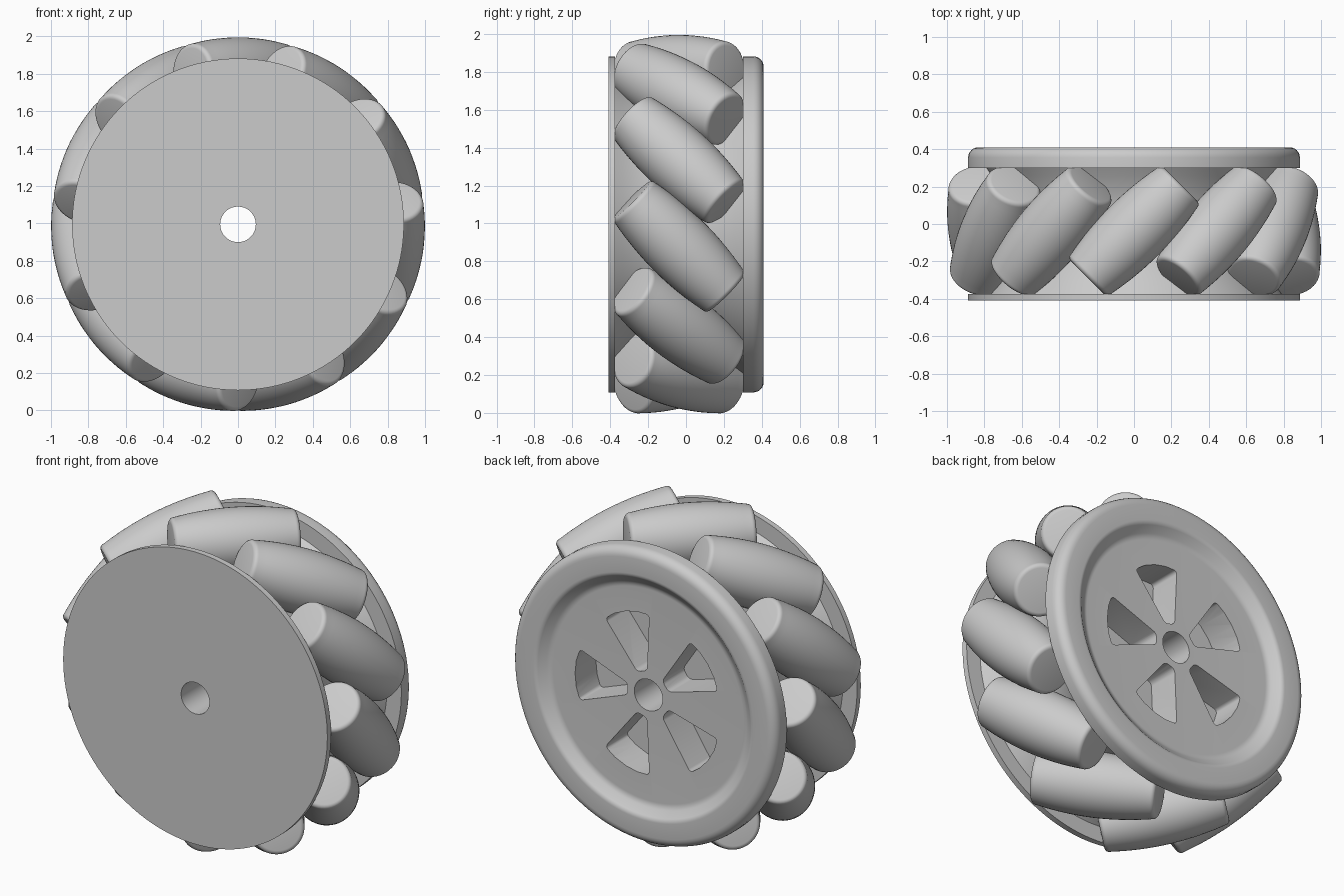
import bpy, bmesh, math
from mathutils import Matrix

if "Cube" in bpy.data.objects:
    bpy.data.objects.remove(bpy.data.objects["Cube"], do_unlink=True)

AXLE_Z = 0.995
MID_Y = -0.037          # middle of the roller track
FRONT_Y, BACK_Y = -0.375, 0.30
BORE = 0.095
ROLLERS = 11

grey = bpy.data.materials.new("plain_grey")
grey.use_nodes = True
grey.diffuse_color = (0.6, 0.6, 0.6, 1)
grey.node_tree.nodes["Principled BSDF"].inputs["Base Color"].default_value = (0.6, 0.6, 0.6, 1)


def finish(bm, name, matrix):
    bmesh.ops.recalc_face_normals(bm, faces=bm.faces)
    mesh = bpy.data.meshes.new(name)
    bm.to_mesh(mesh)
    bm.free()
    mesh.materials.append(grey)
    obj = bpy.data.objects.new(name, mesh)
    bpy.context.collection.objects.link(obj)
    obj.matrix_world = matrix
    return obj


def select(obj):
    bpy.ops.object.select_all(action='DESELECT')
    obj.select_set(True)
    bpy.context.view_layer.objects.active = obj


def smooth(obj):
    select(obj)
    bpy.ops.object.shade_smooth_by_angle(angle=math.radians(32))


def lathe(name, profile, matrix, steps):
    """Spin a closed (radius, y) profile around the y axis."""
    bm = bmesh.new()
    rings = []
    for i in range(steps):
        a = 2 * math.pi * i / steps
        rings.append([bm.verts.new((r * math.cos(a), y, r * math.sin(a))) for r, y in profile])
    n = len(profile)
    for i in range(steps):
        a, b = rings[i], rings[(i + 1) % steps]
        for j in range(n):
            k = (j + 1) % n
            if profile[j][0] + profile[k][0] > 0:
                bm.faces.new((a[j], a[k], b[k], b[j]))
    bmesh.ops.remove_doubles(bm, verts=bm.verts, dist=1e-5)
    return finish(bm, name, matrix)


def arc(r, y, radius, start, end, steps=6):
    angles = [math.radians(start + (end - start) * i / steps) for i in range(steps + 1)]
    return [(r + radius * math.cos(a), y + radius * math.sin(a)) for a in angles]


axle = Matrix.Translation((0, 0, AXLE_Z))

# Front cover plate
smooth(lathe("front_plate", [(BORE, -0.41), (0.887, -0.41), (0.887, FRONT_Y), (BORE, FRONT_Y)], axle, 128))

# Hub: waisted core, rounded rear flange and dished rear face
core = []
for i in range(17):
    y = FRONT_Y + (BACK_Y - FRONT_Y) * i / 16
    core.append((0.68 + 0.97 * (y - MID_Y) ** 2, y))
FLOOR = 0.36
hub_profile = [(BORE, FRONT_Y)] + core + [(0.887, BACK_Y)]
hub_profile += arc(0.832, 0.355, 0.055, 0, 90)
hub_profile += arc(0.74, 0.37, 0.04, 90, 140)
hub_profile += arc(0.64, 0.42, 0.06, -50, -90)
hub_profile += [(BORE, FLOOR)]
hub = lathe("hub", hub_profile, axle, 128)

# Five rounded wedge pockets cut into the rear face
POCKET_DEPTH = 0.2
bm = bmesh.new()
for i in range(5):
    wedge = [(0.14, -0.035), (0.46, -0.155), (0.485, -0.08), (0.493, 0),
             (0.485, 0.08), (0.46, 0.155), (0.14, 0.035)]
    turn = Matrix.Rotation(math.radians(72 * i), 4, 'Y')
    near, far = [[bm.verts.new(turn @ Matrix.Translation((x, y, z)).translation) for x, z in wedge]
                 for y in (FLOOR - POCKET_DEPTH, FLOOR + 0.1)]
    bm.faces.new(near)
    bm.faces.new(far)
    corners = []
    for j in range(len(wedge)):
        k = (j + 1) % len(wedge)
        face = bm.faces.new((near[j], near[k], far[k], far[j]))
        if j in (0, 1, 5, 6):
            corners += [e for e in face.edges if set(e.verts) == {near[j], far[j]}]
    bmesh.ops.bevel(bm, geom=corners, offset=0.022, segments=4, profile=0.5, affect='EDGES')
cutter = finish(bm, "pocket_cutter", axle)
cutter.hide_render = True
cut = hub.modifiers.new("pockets", 'BOOLEAN')
cut.operation = 'DIFFERENCE'
cut.solver = 'EXACT'
cut.object = cutter
select(hub)
bpy.ops.object.modifier_apply(modifier=cut.name)
bpy.data.objects.remove(cutter, do_unlink=True)
smooth(hub)

# Barrel rollers set at 45 degrees, swelling to meet the wheel circle
HALF, RADIUS, FILLET = 0.352, 0.183, 0.025
CENTRE = 1 - RADIUS


def barrel(s):
    return 1 - math.sqrt(CENTRE ** 2 + s * s / 2)


body = []
for i in range(17):
    s = (HALF - FILLET) * (i / 8 - 1)
    body.append((barrel(s), s))
end = barrel(HALF - FILLET) - FILLET
roller_profile = [(0, -HALF)] + arc(end, FILLET - HALF, FILLET, -90, -15, 4) + body
roller_profile += arc(end, HALF - FILLET, FILLET, 15, 90, 4) + [(0, HALF)]
tilt = Matrix.Translation((0, MID_Y, CENTRE)) @ Matrix.Rotation(math.radians(-45), 4, 'Z')
for i in range(ROLLERS):
    spin = Matrix.Rotation(2 * math.pi * i / ROLLERS, 4, 'Y')
    smooth(lathe(f"roller_{i + 1}", roller_profile, axle @ spin @ tilt, 48))
